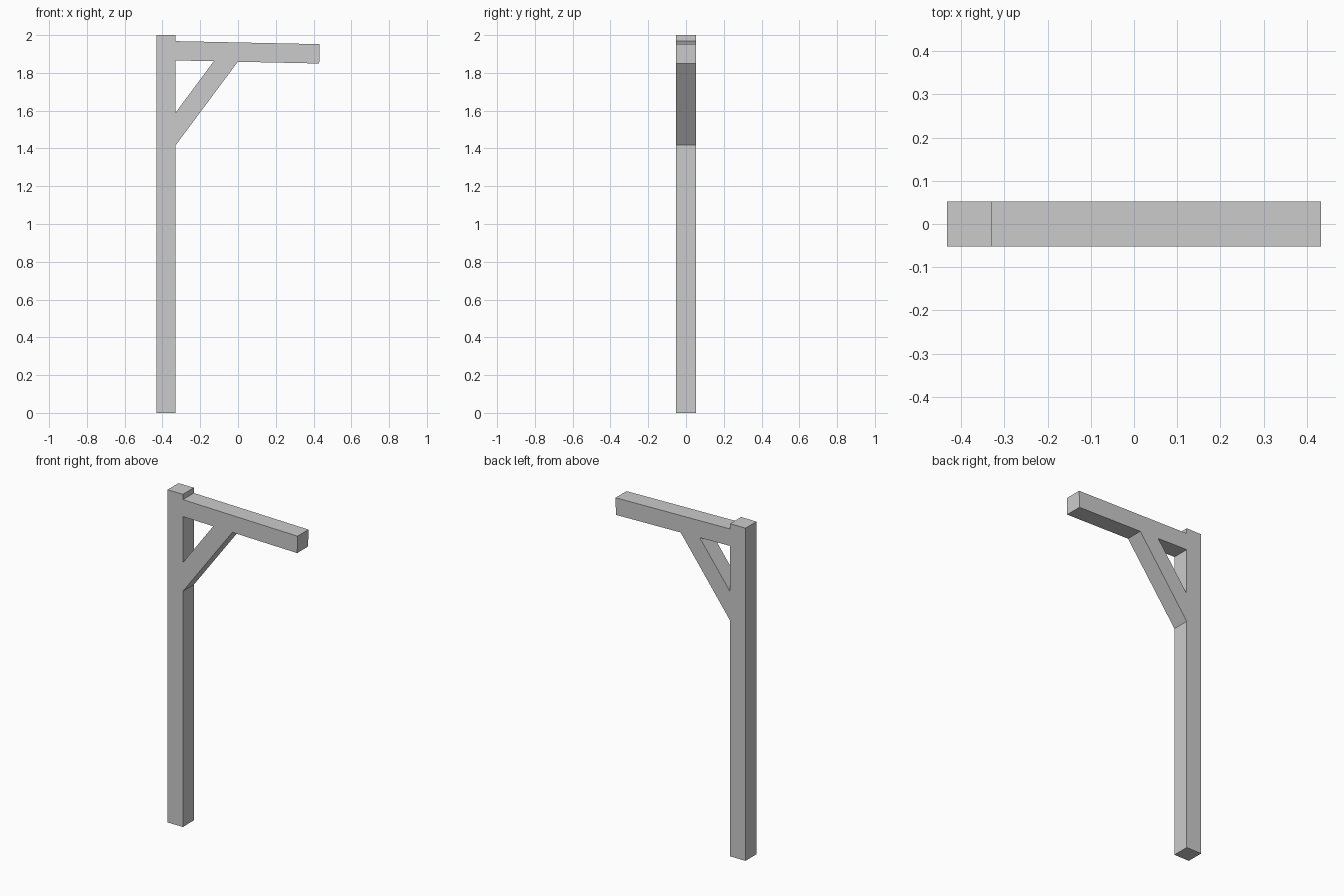
import bpy, bmesh

if "Cube" in bpy.data.objects:
    bpy.data.objects.remove(bpy.data.objects["Cube"])

HALF = 0.052  # half thickness of the timber


def timber(name, profile):
    """Extrude an x/z outline along y into a solid timber."""
    bm = bmesh.new()
    face = bm.faces.new([bm.verts.new((x, -HALF, z)) for x, z in profile])
    ext = bmesh.ops.extrude_face_region(bm, geom=[face])
    verts = [v for v in ext["geom"] if isinstance(v, bmesh.types.BMVert)]
    bmesh.ops.translate(bm, verts=verts, vec=(0, 2 * HALF, 0))
    bmesh.ops.recalc_face_normals(bm, faces=bm.faces)
    mesh = bpy.data.meshes.new(name)
    bm.to_mesh(mesh)
    bm.free()
    obj = bpy.data.objects.new(name, mesh)
    bpy.context.collection.objects.link(obj)


LEFT, INNER, RIGHT = -0.432, -0.330, 0.432


def beam_underside(x):
    return 1.866 - 0.0215 * (x - INNER)


# Upright post
timber("post", [(LEFT, 0), (INNER, 0), (INNER, 2), (LEFT, 2)])

# Slightly drooping arm butted against the post
timber("arm", [(INNER, beam_underside(INNER)), (0.430, beam_underside(0.430)),
               (RIGHT, 1.952), (INNER, 1.968)])

# Diagonal brace cut to fit the post and the arm
timber("brace", [(INNER, 1.417), (-0.001, beam_underside(-0.001)),
                 (-0.128, beam_underside(-0.128)), (INNER, 1.590)])
